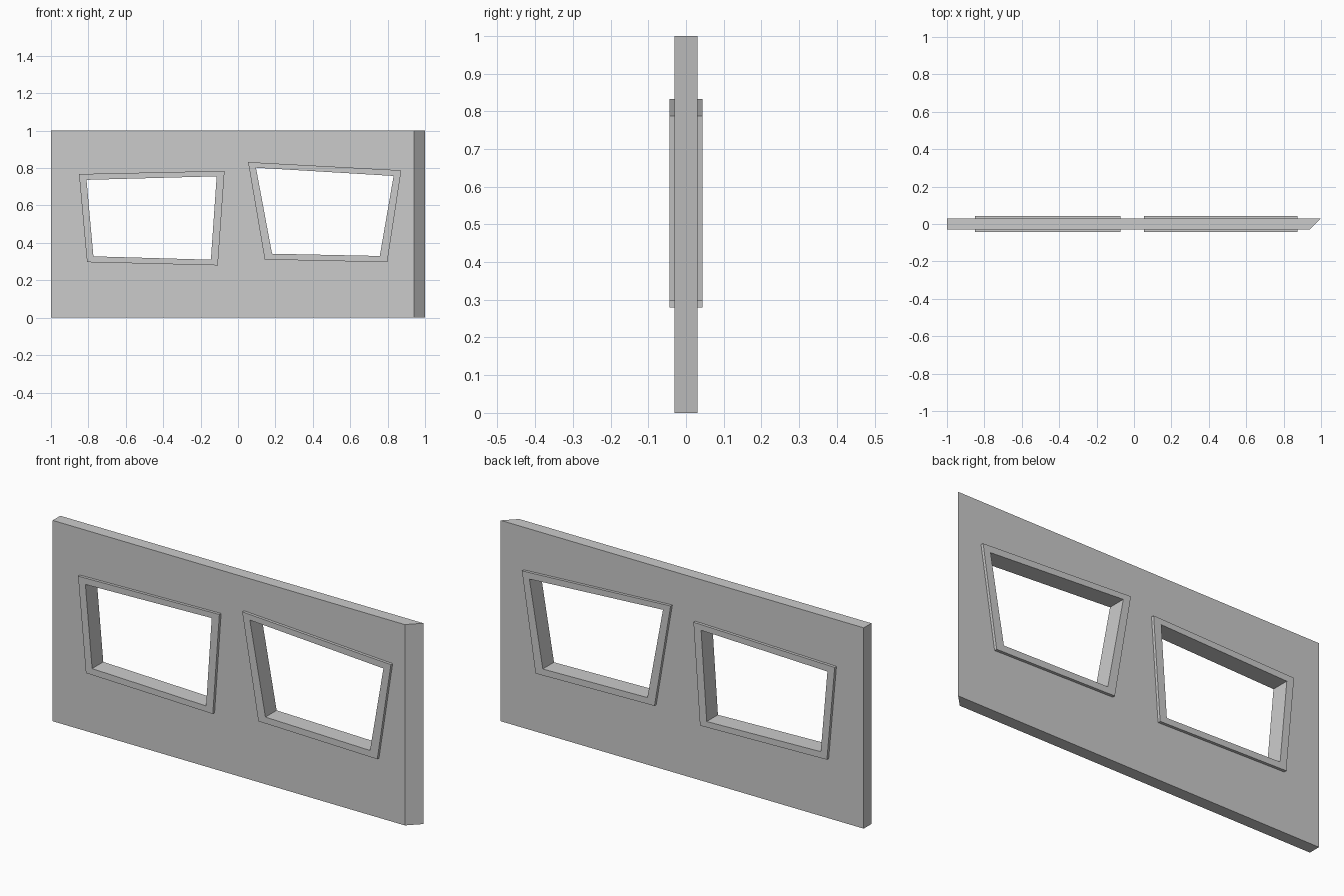
import bpy, bmesh

if "Cube" in bpy.data.objects:
    bpy.data.objects.remove(bpy.data.objects["Cube"])

WALL_Y = 0.03
FRAME_Y = 0.044

# Window corners (x, z): top left, top right, bottom right, bottom left
WINDOWS = {
    "left": ([(-0.85, 0.768), (-0.072, 0.785), (-0.108, 0.28), (-0.807, 0.297)],
             [(-0.81, 0.737), (-0.114, 0.756), (-0.145, 0.31), (-0.773, 0.328)]),
    "right": ([(0.054, 0.832), (0.873, 0.788), (0.798, 0.297), (0.143, 0.311)],
              [(0.096, 0.802), (0.832, 0.758), (0.758, 0.33), (0.182, 0.342)]),
}


def finish(bm, name):
    bmesh.ops.recalc_face_normals(bm, faces=bm.faces)
    mesh = bpy.data.meshes.new(name)
    bm.to_mesh(mesh)
    bm.free()
    obj = bpy.data.objects.new(name, mesh)
    bpy.context.collection.objects.link(obj)
    return obj


def prism(name, front, back, y):
    """Solid between a front outline at -y and a back outline at +y."""
    bm = bmesh.new()
    f = [bm.verts.new((x, -y, z)) for x, z in front]
    b = [bm.verts.new((x, y, z)) for x, z in back]
    bm.faces.new(f)
    bm.faces.new(b)
    for i in range(len(f)):
        j = (i + 1) % len(f)
        bm.faces.new((f[i], f[j], b[j], b[i]))
    return finish(bm, name)


def ring(name, outer, inner, y):
    """Window surround with an open centre."""
    bm = bmesh.new()
    loops = [[bm.verts.new((x, yy, z)) for x, z in pts]
             for pts, yy in ((outer, -y), (outer, y), (inner, y), (inner, -y))]
    for k in range(4):
        a, b = loops[k], loops[(k + 1) % 4]
        for i in range(4):
            j = (i + 1) % 4
            bm.faces.new((a[i], a[j], b[j], b[i]))
    return finish(bm, name)


# Wall panel, mitred at its right end
wall = prism("wall", [(-1, 0), (0.94, 0), (0.94, 1), (-1, 1)],
             [(-1, 0), (1, 0), (1, 1), (-1, 1)], WALL_Y)

# Openings and window frames
for side, (outer, inner) in WINDOWS.items():
    cutter = prism(side + "_opening_cutter", outer, outer, 0.1)
    cutter.hide_render = True
    cutter.hide_viewport = True
    cut = wall.modifiers.new(side + "_opening", 'BOOLEAN')
    cut.operation = 'DIFFERENCE'
    cut.solver = 'EXACT'
    cut.object = cutter
    ring(side + "_window_frame", outer, inner, FRAME_Y)
